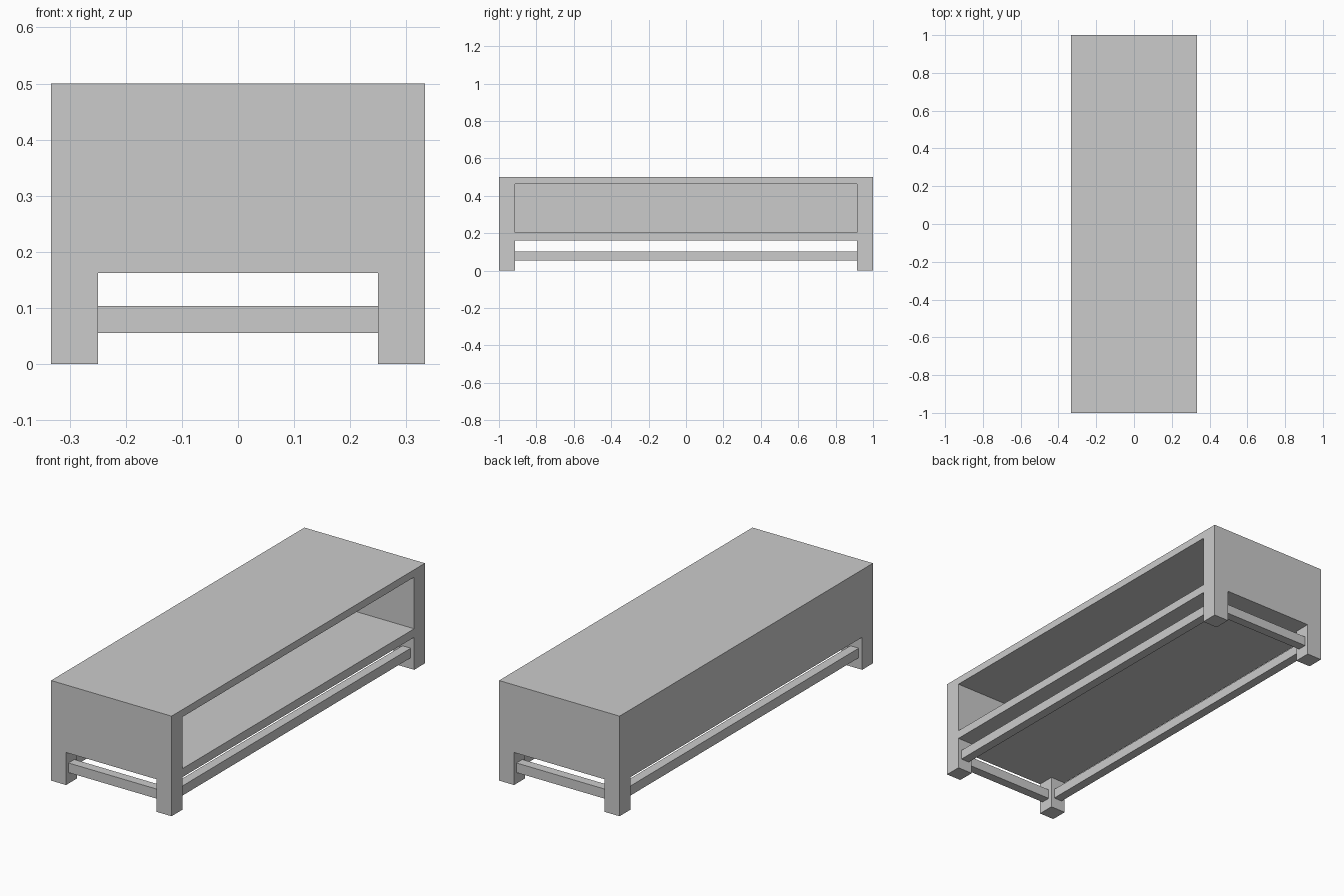
import bpy, bmesh, math
from mathutils import Vector

if "Cube" in bpy.data.objects:
    bpy.data.objects.remove(bpy.data.objects["Cube"])

X, Y, TOP = 0.333, 1.0, 0.5      # half width, half length, height
LX, LY = 0.25, 0.915             # inner faces of the legs
BASE, LOW, HIGH = 0.1625, 0.205, 0.463   # underside, shelf floor, opening top
BACK = 0.04                      # back panel thickness


def box(bm, lo, hi):
    verts = bmesh.ops.create_cube(bm, size=1)["verts"]
    for v in verts:
        v.co = Vector([hi[i] if v.co[i] > 0 else lo[i] for i in range(3)])


def finish(bm, name):
    bmesh.ops.recalc_face_normals(bm, faces=bm.faces)
    mesh = bpy.data.meshes.new(name)
    bm.to_mesh(mesh)
    bm.free()
    obj = bpy.data.objects.new(name, mesh)
    bpy.context.collection.objects.link(obj)
    return obj


def extrude(bm, faces, offset):
    out = bmesh.ops.extrude_discrete_faces(bm, faces=faces)["faces"]
    verts = list({v for f in out for v in f.verts})
    bmesh.ops.translate(bm, verts=verts, vec=offset)


# Cabinet: one solid with an open right side and four corner legs
bm = bmesh.new()
box(bm, (-X, -Y, BASE), (X, Y, TOP))
cuts = [(0, -LX), (0, LX), (1, -LY), (1, LY), (2, LOW), (2, HIGH)]
for axis, pos in cuts:
    n = Vector((0, 0, 0))
    n[axis] = 1
    bmesh.ops.bisect_plane(bm, geom=bm.verts[:] + bm.edges[:] + bm.faces[:],
                           plane_co=n * pos, plane_no=n)
bm.normal_update()
corners, opening = [], []
for f in bm.faces:
    c = f.calc_center_median()
    if f.normal.z < -0.9 and abs(c.x) > LX and abs(c.y) > LY:
        corners.append(f)
    if f.normal.x > 0.9 and abs(c.y) < LY and LOW < c.z < HIGH:
        opening.append(f)
extrude(bm, corners, Vector((0, 0, -BASE)))
extrude(bm, opening, Vector((-(2 * X - BACK), 0, 0)))
finish(bm, "cabinet_body")

# Stretcher rails between the legs, on all four sides
Z0, Z1, SET, THICK = 0.055, 0.103, 0.019, 0.046
for s, side in ((-1, "left"), (1, "right")):
    bm = bmesh.new()
    a, b = sorted((s * (X - SET), s * (X - SET - THICK)))
    box(bm, (a, -LY, Z0), (b, LY, Z1))
    finish(bm, side + "_rail")
for s, side in ((-1, "front"), (1, "back")):
    bm = bmesh.new()
    a, b = sorted((s * (Y - SET), s * (Y - SET - THICK)))
    box(bm, (-LX, a, Z0), (LX, b, Z1))
    finish(bm, side + "_rail")
